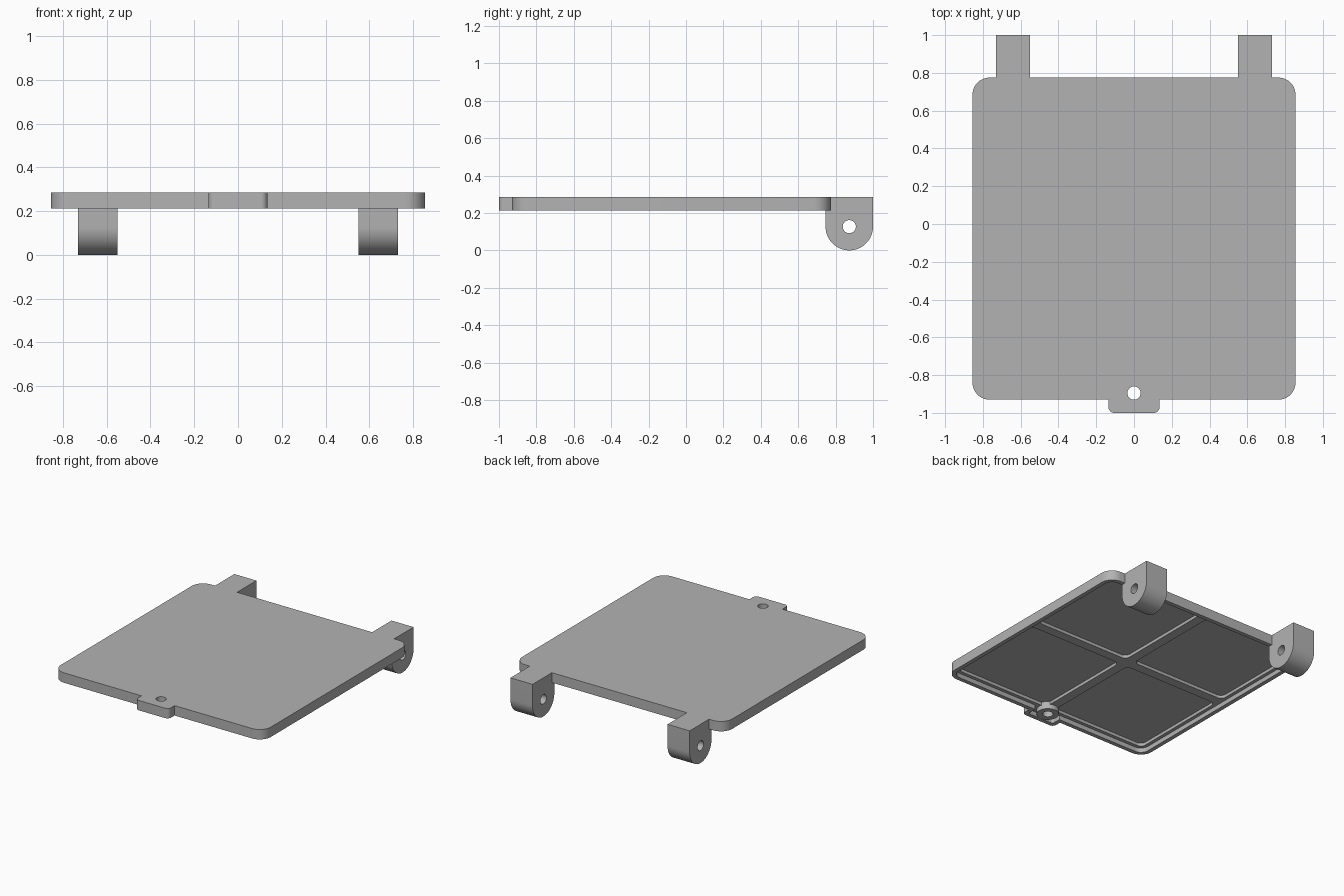
import bpy
import bmesh
from math import cos, sin, pi, radians

if "Cube" in bpy.data.objects:
    bpy.data.objects.remove(bpy.data.objects["Cube"], do_unlink=True)

GREY = (0.45, 0.45, 0.45, 1.0)
mat = bpy.data.materials.new("plain grey")
mat.use_nodes = True
mat.diffuse_color = GREY
mat.node_tree.nodes["Principled BSDF"].inputs["Base Color"].default_value = GREY

# Main heights and plan limits
BOTTOM, TOP = 0.212, 0.285
SHELF, CEILING = 0.245, 0.267
HALF_X, FRONT, BACK = 0.855, -0.93, 0.775
MID_Y = (FRONT + BACK) / 2
LIP, MARGIN, RIB = 0.03, 0.055, 0.035
HOLE_Y = -0.895


def arc(cx, cy, r, start, end, n):
    return [(cx + r * cos(start + (end - start) * i / n),
             cy + r * sin(start + (end - start) * i / n)) for i in range(n + 1)]


def rounded_rect(x0, x1, y0, y1, r, n=10):
    pts = []
    corners = ((x1 - r, y1 - r), (x0 + r, y1 - r), (x0 + r, y0 + r), (x1 - r, y0 + r))
    for k, (cx, cy) in enumerate(corners):
        pts += arc(cx, cy, r, k * pi / 2, (k + 1) * pi / 2, n)
    return pts


def circle(cx, cy, r, n=40):
    return arc(cx, cy, r, 0, 2 * pi, n)[:-1]


def prism(name, outline, low, high, axis="z"):
    """Extrude an outline along z, or a (y, z) outline along x."""
    bm = bmesh.new()
    place = (lambda a, b: (a, b, low)) if axis == "z" else (lambda a, b: (low, a, b))
    face = bm.faces.new([bm.verts.new(place(a, b)) for a, b in outline])
    ext = bmesh.ops.extrude_face_region(bm, geom=[face])
    verts = [g for g in ext["geom"] if isinstance(g, bmesh.types.BMVert)]
    d = high - low
    bmesh.ops.translate(bm, verts=verts, vec=(0, 0, d) if axis == "z" else (d, 0, 0))
    bmesh.ops.recalc_face_normals(bm, faces=bm.faces)
    mesh = bpy.data.meshes.new(name)
    bm.to_mesh(mesh)
    bm.free()
    mesh.materials.append(mat)
    obj = bpy.data.objects.new(name, mesh)
    bpy.context.collection.objects.link(obj)
    return obj


def combine(obj, tool, operation="DIFFERENCE"):
    """Apply a boolean and discard the tool."""
    mod = obj.modifiers.new("cut", "BOOLEAN")
    mod.operation, mod.solver, mod.object = operation, "EXACT", tool
    bpy.context.view_layer.update()
    graph = bpy.context.evaluated_depsgraph_get()
    mesh = bpy.data.meshes.new_from_object(obj.evaluated_get(graph))
    obj.modifiers.clear()
    obj.data = mesh
    bpy.data.objects.remove(tool, do_unlink=True)


def smooth(obj):
    bpy.ops.object.select_all(action="DESELECT")
    obj.select_set(True)
    bpy.context.view_layer.objects.active = obj
    bpy.ops.object.shade_smooth_by_angle(angle=radians(30))


# Lid panel with its front tab
lid = prism("lid", rounded_rect(-HALF_X, HALF_X, FRONT, BACK, 0.09), BOTTOM, TOP)
combine(lid, prism("tab", rounded_rect(-0.135, 0.135, -1, -0.8, 0.03), BOTTOM, TOP), "UNION")

# Shallow underside recess that leaves a lip, following the tab
recess = prism("recess", rounded_rect(-HALF_X + LIP, HALF_X - LIP, FRONT + LIP, BACK - LIP,
                                      0.06), BOTTOM - 0.1, SHELF)
combine(recess, prism("tab_recess", rounded_rect(-0.105, 0.105, -0.97, -0.8, 0.015),
                      BOTTOM - 0.1, SHELF), "UNION")
combine(lid, recess)

# Four rounded pockets separated by crossing ribs
half_y = (BACK - FRONT) / 2
for sx in (-1, 1):
    for sy in (-1, 1):
        xs = sorted((sx * RIB, sx * (HALF_X - MARGIN)))
        ys = sorted((MID_Y + sy * RIB, MID_Y + sy * (half_y - MARGIN)))
        combine(lid, prism("pocket", rounded_rect(*xs, *ys, 0.04), BOTTOM - 0.1, CEILING))

# Round boss under the tab and its screw hole
combine(lid, prism("boss", circle(0, HOLE_Y, 0.075), BOTTOM, TOP - 0.005), "UNION")
combine(lid, prism("tab_hole", circle(0, HOLE_Y, 0.035), 0, 1))

# Hinge lugs with rounded lower ends and pin holes
for side, x0, x1 in (("right", -0.73, -0.55), ("left", 0.55, 0.73)):
    combine(lid, prism("notch", [(x0, 0.746), (x1, 0.746), (x1, 1), (x0, 1)], 0.1, 0.4))
    profile = arc(0.873, 0.127, 0.127, pi, 2 * pi, 32) + [(1, TOP), (0.746, TOP)]
    lug = prism(side + "_hinge_lug", profile, x0, x1, "x")
    combine(lug, prism("pin_hole", circle(0.873, 0.127, 0.035), x0 - 0.1, x1 + 0.1, "x"))
    smooth(lug)

smooth(lid)
